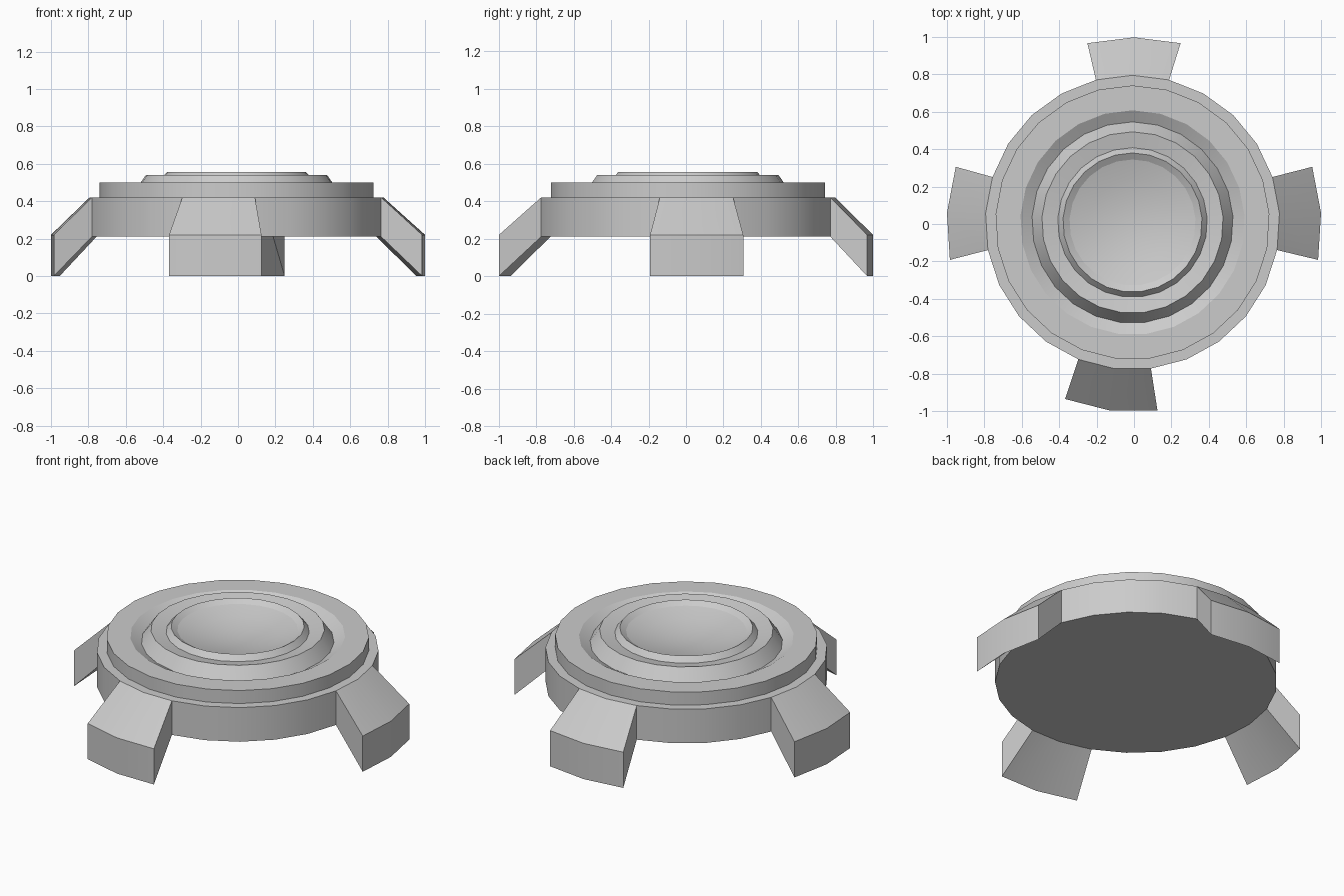
import bpy
import bmesh
import math

if "Cube" in bpy.data.objects:
    bpy.data.objects.remove(bpy.data.objects["Cube"])

SIDES = 25
BODY_CENTRE = (-0.008, 0.008)
LEG_CENTRE = (0.0, -0.004)
# middle vertex column of each leg (back, left, front, right)
LEGS = {"back_leg": 0, "left_leg": 6, "front_leg": 12, "right_leg": 19}
leg_walls = {(k + d) % SIDES for k in LEGS.values() for d in (-1, 0)}


def point(r, z, k, centre):
    a = math.pi / 2 + 2 * math.pi * k / SIDES
    return (centre[0] + r * math.cos(a), centre[1] + r * math.sin(a), z)


def finish(bm, name):
    bm.normal_update()
    mesh = bpy.data.meshes.new(name)
    bm.to_mesh(mesh)
    bm.free()
    obj = bpy.data.objects.new(name, mesh)
    bpy.context.collection.objects.link(obj)
    bpy.ops.object.select_all(action='DESELECT')
    obj.select_set(True)
    bpy.context.view_layer.objects.active = obj
    bpy.ops.object.shade_smooth_by_angle(angle=math.radians(20))


def lathe(name, profile, skip=(), bottom=False, tip=None):
    """Turn a profile (outside to inside); skip removes first-band segments."""
    bm = bmesh.new()
    rings = [[bm.verts.new(point(r, z, k, BODY_CENTRE)) for k in range(SIDES)]
             for r, z in profile]
    for i, (a, b) in enumerate(zip(rings, rings[1:])):
        for k in range(SIDES):
            if i == 0 and k in skip:
                continue
            n = (k + 1) % SIDES
            bm.faces.new((a[k], a[n], b[n], b[k]))
    if bottom:
        bm.faces.new(rings[0][::-1])
    if tip is not None:
        c = bm.verts.new((*BODY_CENTRE, tip))
        for k in range(SIDES):
            bm.faces.new((rings[-1][k], rings[-1][(k + 1) % SIDES], c))
    finish(bm, name)


# stepped body with groove and raised rings; wall is open where the legs join
lathe("body", [
    (0.787, 0.21), (0.787, 0.42), (0.733, 0.42), (0.733, 0.50),
    (0.60, 0.50), (0.538, 0.465), (0.485, 0.54), (0.40, 0.523),
    (0.372, 0.556), (0.337, 0.535)], skip=leg_walls, bottom=True)

# shallow concave dish in the middle
lathe("dish", [(0.337, 0.535), (0.23, 0.505), (0.11, 0.487)], tip=0.48)


# bent legs, two wall segments wide
def leg(name, mid):
    bm = bmesh.new()
    section = [(0.787, 0.21, BODY_CENTRE), (1.002, 0.0, LEG_CENTRE),
               (1.002, 0.22, LEG_CENTRE), (0.787, 0.42, BODY_CENTRE)]
    cols = [[bm.verts.new(point(r, z, k, c)) for r, z, c in section]
            for k in (mid - 1, mid, mid + 1)]
    for a, b in zip(cols, cols[1:]):
        for j in range(3):
            bm.faces.new((a[j], b[j], b[j + 1], a[j + 1]))
    bm.faces.new(cols[0])
    bm.faces.new(cols[2][::-1])
    finish(bm, name)


for leg_name, middle in LEGS.items():
    leg(leg_name, middle)
